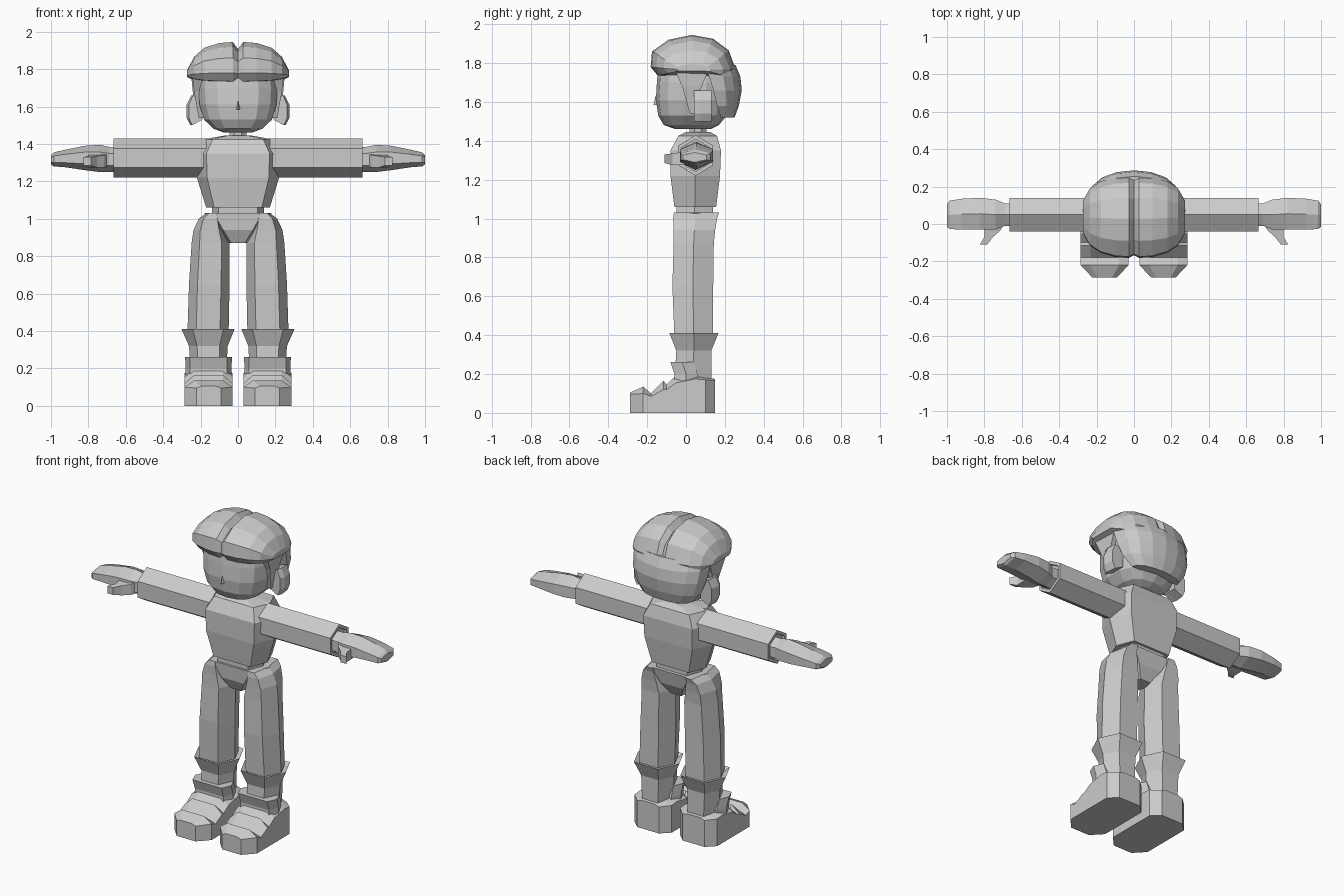
import bpy, bmesh, math

grey = bpy.data.materials.new("light grey")
grey.diffuse_color = (0.6, 0.6, 0.6, 1)


def loft(name, rings, mirror=False):
    """Skin a list of equal-length rings into a closed flat-shaded solid."""
    bm = bmesh.new()
    rows = [[bm.verts.new(p) for p in ring] for ring in rings]
    n = len(rows[0])
    for a, b in zip(rows, rows[1:]):
        for i in range(n):
            j = (i + 1) % n
            bm.faces.new((a[i], a[j], b[j], b[i]))
    bm.faces.new(rows[0][::-1])
    bm.faces.new(rows[-1])
    bmesh.ops.recalc_face_normals(bm, faces=bm.faces)
    mesh = bpy.data.meshes.new(name)
    bm.to_mesh(mesh)
    bm.free()
    mesh.materials.append(grey)
    ob = bpy.data.objects.new(name, mesh)
    bpy.context.collection.objects.link(ob)
    if mirror:
        m = ob.modifiers.new("mirror", 'MIRROR')
        m.use_mirror_merge = False
    return ob


def hex_z(z, x0, x1, y0, y1, flat=0.58):
    """Horizontal hexagon with its points on the left and right."""
    c, w, my = (x0 + x1) / 2, (x1 - x0) / 2, (y0 + y1) / 2
    f = w * flat
    return [(x1, my, z), (c + f, y1, z), (c - f, y1, z),
            (x0, my, z), (c - f, y0, z), (c + f, y0, z)]


def hex_x(x, y0, y1, z0, z1, flat=0.48):
    """Arm cross-section with ridges on top and bottom."""
    c, h, my = (z0 + z1) / 2, (z1 - z0) / 2, (y0 + y1) / 2
    f = h * flat
    return [(x, my, z1), (x, y1, c + f), (x, y1, c - f),
            (x, my, z0), (x, y0, c - f), (x, y0, c + f)]


def oval(z, rx, y0, y1, n=14, p=0.8):
    """Rounded-box ring for the head."""
    pts = []
    for i in range(n):
        a = 2 * math.pi * (i + 0.5) / n
        c, s = math.cos(a), math.sin(a)
        pts.append((rx * math.copysign(abs(c) ** p, c),
                    (y0 + y1) / 2 + (y1 - y0) / 2 * math.copysign(abs(s) ** p, s), z))
    return pts


# Torso, waist and pelvis
loft("torso", [hex_z(z, -x, x, a, b, 0.75) for z, x, a, b in (
    (1.06, .17, -.06, .155), (1.22, .22, -.08, .175), (1.35, .225, -.08, .18),
    (1.425, .18, -.04, .16), (1.445, .07, 0, .125))])
loft("waist", [hex_z(z, -.14, .14, -.05, .14, 0.75) for z in (1.01, 1.07)])
loft("pelvis", [hex_z(z, -x, x, a, b, 0.72) for z, x, a, b in (
    (1.03, .18, -.062, .16), (.94, .11, -.055, .14), (.87, .05, -.02, .10))])
loft("neck", [oval(z, .05, .015, .11, 8, 1) for z in (1.42, 1.49)])

# Sleeves with a recessed opening, hands and thumbs
loft("sleeve", [hex_x(.12, -.04, .14, 1.22, 1.43), hex_x(.665, -.04, .14, 1.22, 1.43),
                hex_x(.665, -.022, .122, 1.242, 1.408),
                hex_x(.645, -.022, .122, 1.242, 1.408)], True)
loft("hand", [hex_x(*s) for s in (
    (.64, -.01, .11, 1.25, 1.385), (.69, -.01, .11, 1.25, 1.385),
    (.74, -.03, .13, 1.25, 1.395), (.82, -.03, .14, 1.26, 1.39),
    (.92, -.03, .135, 1.275, 1.37), (.985, -.027, .125, 1.28, 1.355),
    (1.0, -.015, .105, 1.29, 1.34))], True)
loft("thumb", [[(x0, y, z0), (x1, y, z0), (x1, y, z1), (x0, y, z1)] for y, x0, x1, z0, z1 in (
    (.01, .69, .80, 1.28, 1.35), (-.035, .715, .80, 1.275, 1.34),
    (-.07, .755, .80, 1.275, 1.335), (-.11, .785, .825, 1.285, 1.33))], True)

# Trouser legs, flared cuffs and ankles
loft("leg", [hex_z(*s) for s in (
    (1.03, .10, .17, -.062, .17), (1.0, .085, .21, -.066, .16), (.94, .065, .238, -.064, .15),
    (.87, .045, .248, -.064, .143), (.65, .045, .262, -.07, .14), (.40, .05, .27, -.06, .14))], True)
loft("trouser_cuff", [hex_z(*s) for s in (
    (.385, .06, .26, -.05, .13), (.41, .018, .302, -.085, .167),
    (.32, .055, .262, -.05, .13), (.15, .065, .25, -.06, .13))], True)
loft("boot_collar", [hex_z(*s, 0.8) for s in (
    (.262, .032, .283, -.08, .04), (.20, .035, .28, -.06, .06), (.15, .035, .28, -.06, .06))], True)


# Chunky shoes, built from toe to heel
def shoe_ring(y, w, side, top):
    c, t = .157, w * .6
    return [(c - w, y, 0), (c + w, y, 0), (c + w, y, side),
            (c + t, y, top), (c - t, y, top), (c - w, y, side)]


loft("shoe", [shoe_ring(*s) for s in (
    (-.287, .065, .095, .105), (-.22, .128, .10, .135), (-.18, .128, .085, .10),
    (-.115, .128, .12, .165), (-.10, .128, .12, .145), (-.05, .128, .155, .195),
    (.05, .128, .175, .19), (.10, .128, .17, .18), (.15, .075, .165, .175))], True)

# Head and face
loft("head", [oval(*s) for s in (
    (1.462, .08, -.06, .13), (1.482, .135, -.115, .17), (1.53, .185, -.143, .21),
    (1.61, .21, -.155, .235), (1.70, .215, -.15, .24), (1.80, .20, -.14, .22))])
loft("nose", [[(-w, y, z), (w, y, z), (0, y - d, z)] for w, y, z, d in (
    (.014, -.145, 1.585, .022), (.004, -.145, 1.63, .012))])
loft("ear", [[(x0 + k * (x1 - x0), y, z) for x0, x1, z in (
    (.19, .19, 1.53), (.19, .255, 1.50), (.19, .275, 1.54), (.19, .275, 1.61),
    (.19, .25, 1.66), (.19, .19, 1.64))] for y, k in ((.04, .85), (.07, 1), (.13, .9))], True)

# Hair cap: side-to-side slices with a centre parting groove
profile = [(-.145, 1.735), (-.182, 1.78), (-.175, 1.86), (-.09, 1.92), (.03, 1.945),
           (.14, 1.925), (.22, 1.865), (.255, 1.77), (.24, 1.72)]
slices = [(.028, 1, 1), (.10, .975, .97), (.18, .87, .83), (.235, .70, .56), (.272, .40, .16)]
half = [(0, .93, .79)] + slices
stations = [(-x, a, b) for x, a, b in slices[::-1]] + half
loft("hair_cap", [[(x, .04 + (y - .04) * sy, 1.765 + (z - 1.765) * sz) for y, z in profile]
                  for x, sy, sz in stations])


# Back hair hanging to the nape
def back_ring(z, rx, y0, y1):
    return [(rx * math.cos(math.pi * i / 8), y0 + (y1 - y0) * math.sin(math.pi * i / 8) ** .85, z)
            for i in range(9)]


loft("back_hair", [back_ring(*s) for s in (
    (1.79, .25, .09, .255), (1.73, .247, .12, .28), (1.66, .24, .14, .287),
    (1.58, .215, .16, .272), (1.52, .165, .18, .25))])

# Side locks in front of the ears
loft("side_lock", [[(.185, y0, z), (x, y0, z), (x, y1, z), (.185, y1, z)] for z, x, y0, y1 in (
    (1.77, .245, -.06, .12), (1.68, .235, -.02, .08), (1.54, .21, .02, .05))], True)
